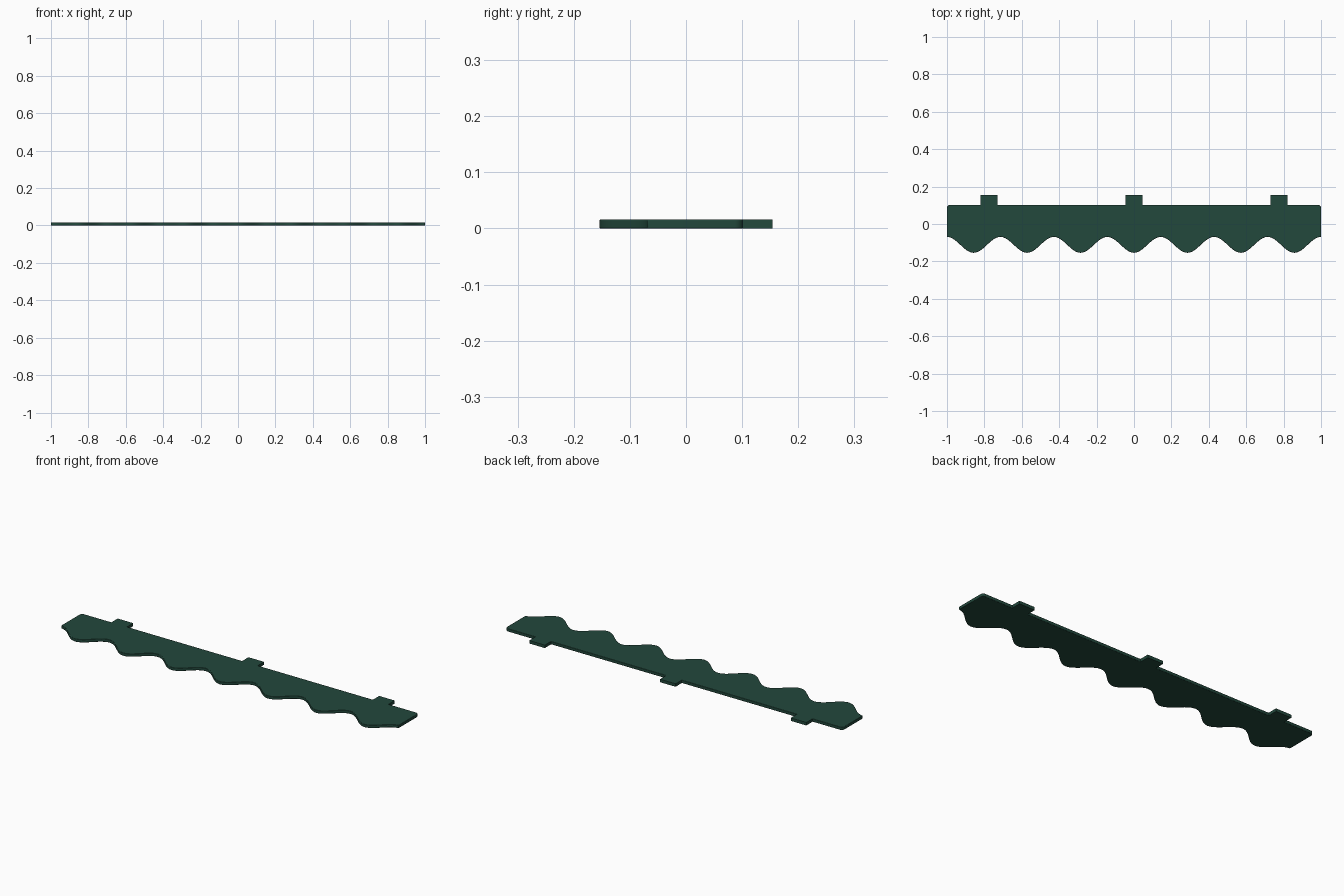
import bpy, bmesh, math

if "Cube" in bpy.data.objects:
    bpy.data.objects.remove(bpy.data.objects["Cube"])

T = 0.016          # board thickness
TOP = 0.102        # straight upper edge
R = 0.016          # upper corner radius

mat = bpy.data.materials.new("dark_green")
mat.diffuse_color = (0.016, 0.065, 0.045, 1)
mat.use_nodes = True
mat.node_tree.nodes["Principled BSDF"].inputs["Base Color"].default_value = mat.diffuse_color


def slab(name, outline, bevel=0.0):
    """Extrude a closed xy outline from z=0 to z=T."""
    bm = bmesh.new()
    face = bm.faces.new([bm.verts.new((x, y, 0)) for x, y in outline])
    ext = bmesh.ops.extrude_face_region(bm, geom=[face])
    verts = [g for g in ext["geom"] if isinstance(g, bmesh.types.BMVert)]
    bmesh.ops.translate(bm, verts=verts, vec=(0, 0, T))
    bmesh.ops.recalc_face_normals(bm, faces=bm.faces[:])
    me = bpy.data.meshes.new(name)
    bm.to_mesh(me)
    bm.free()
    ob = bpy.data.objects.new(name, me)
    bpy.context.collection.objects.link(ob)
    me.materials.append(mat)
    if bevel:
        mod = ob.modifiers.new("soft_edge", "BEVEL")
        mod.width, mod.segments = bevel, 2
        mod.limit_method, mod.angle_limit = "ANGLE", math.radians(40)
    bpy.ops.object.select_all(action="DESELECT")
    ob.select_set(True)
    bpy.context.view_layer.objects.active = ob
    bpy.ops.object.shade_smooth_by_angle(angle=math.radians(30))
    return ob


# scalloped board: seven wave lobes below, straight edge with rounded corners above
N = 168
outline = []
for i in range(N + 1):
    x = -1 + 2 * i / N
    outline.append((x, -0.1115 - 0.0425 * math.cos(7 * math.pi * x)))
for cx, start in ((1 - R, 0), (-1 + R, 90)):
    for k in range(7):
        a = math.radians(start + 15 * k)
        outline.append((cx + R * math.cos(a), TOP - R + R * math.sin(a)))
slab("scalloped_board", outline, 0.002)

# mounting tabs along the upper edge
for i, cx in enumerate((-0.775, 0, 0.775)):
    w = 0.046
    slab(f"mounting_tab_{i + 1}",
         [(cx - w, TOP - 0.004), (cx + w, TOP - 0.004), (cx + w, 0.154), (cx - w, 0.154)])
